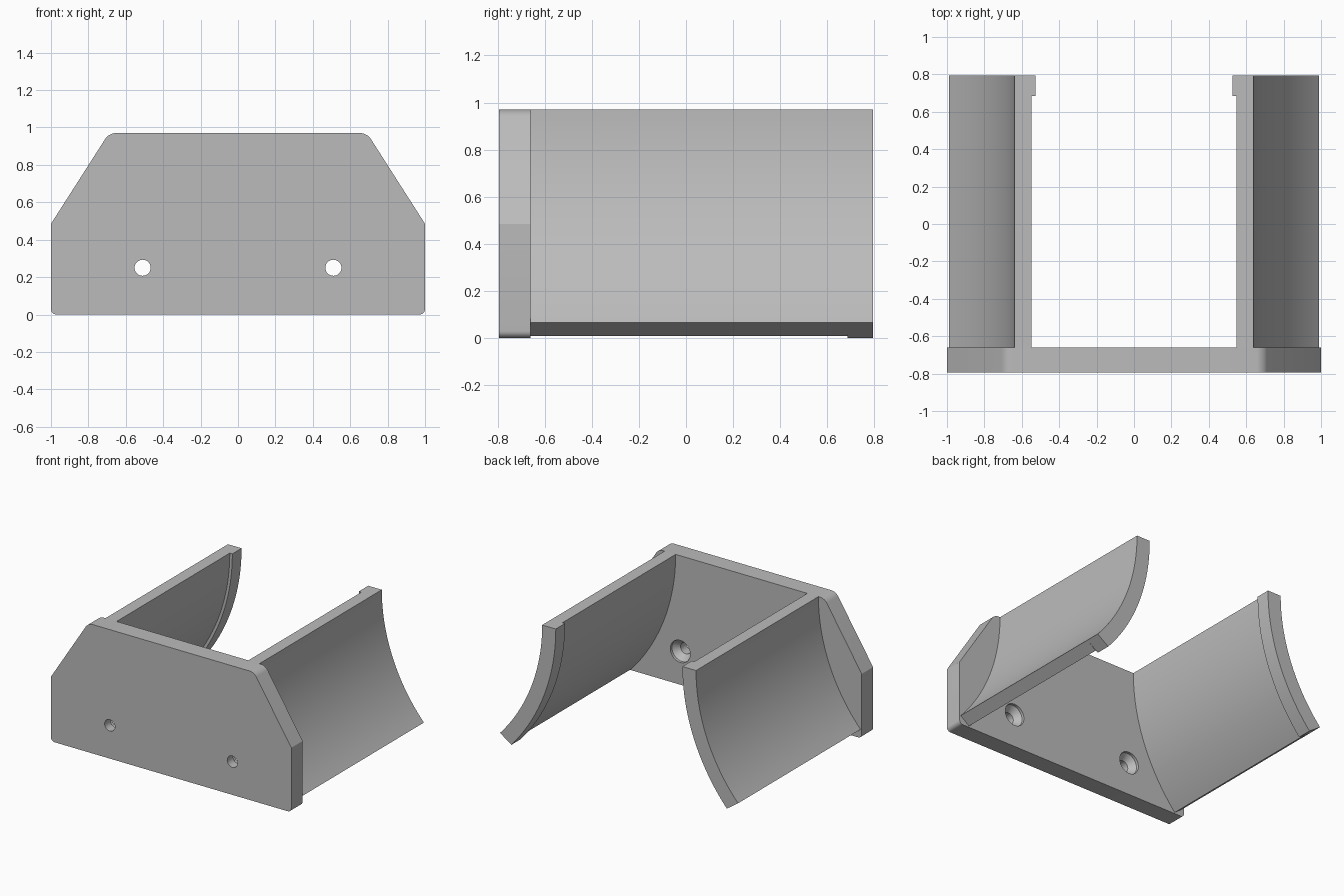
import bpy, bmesh
from math import sin, cos, asin, pi

if "Cube" in bpy.data.objects:
    bpy.data.objects.remove(bpy.data.objects["Cube"])

grey = bpy.data.materials.new("plain grey")
grey.use_nodes = True
colour = (0.5, 0.5, 0.5, 1)
grey.diffuse_color = colour
grey.node_tree.nodes["Principled BSDF"].inputs["Base Color"].default_value = colour

TOP, FRONT, INNER, BACK = 0.97, -0.795, -0.66, 0.795


def finish(bm, name):
    bmesh.ops.recalc_face_normals(bm, faces=bm.faces)
    mesh = bpy.data.meshes.new(name)
    bm.to_mesh(mesh)
    bm.free()
    mesh.materials.append(grey)
    obj = bpy.data.objects.new(name, mesh)
    bpy.context.collection.objects.link(obj)
    return obj


def prism(profile, y0, y1):
    """Extrude an (x, z) outline along y."""
    bm = bmesh.new()
    face = bm.faces.new([bm.verts.new((x, y0, z)) for x, z in profile])
    moved = bmesh.ops.extrude_face_region(bm, geom=[face])["geom"]
    bmesh.ops.translate(bm, vec=(0, y1 - y0, 0),
                        verts=[v for v in moved if isinstance(v, bmesh.types.BMVert)])
    return bm


def activate(obj):
    bpy.ops.object.select_all(action="DESELECT")
    obj.select_set(True)
    bpy.context.view_layer.objects.active = obj


def smooth(obj):
    activate(obj)
    bpy.ops.object.shade_smooth_by_angle(angle=0.5)


# Mounting plate with rounded top and bottom corners
half = [(1, 0), (1, 0.485), (0.69, TOP)]
bm = prism(half + [(-x, z) for x, z in reversed(half)], FRONT, INNER)
for height, width in ((0, 0.03), (TOP, 0.035)):
    corners = [e for e in bm.edges
               if all(abs(v.co.z - height) < 0.001 for v in e.verts)
               and abs(e.verts[0].co.x - e.verts[1].co.x) < 0.001]
    bmesh.ops.bevel(bm, geom=corners, offset=width, segments=6,
                    profile=0.5, affect="EDGES")
plate = finish(bm, "mounting_plate")

# Countersunk screw holes
hole = [(0.043, FRONT - 0.1), (0.043, INNER - 0.065), (0.083, INNER - 0.02), (0.083, INNER + 0.1)]
for side in (-1, 1):
    bm = bmesh.new()
    rings = [[bm.verts.new((side * 0.51 + r * cos(2 * pi * i / 32), y,
                            0.25 + r * sin(2 * pi * i / 32))) for i in range(32)]
             for r, y in hole]
    for a, b in zip(rings, rings[1:]):
        for i in range(32):
            j = (i + 1) % 32
            bm.faces.new((a[i], a[j], b[j], b[i]))
    bm.faces.new(rings[0])
    bm.faces.new(rings[-1])
    cutter = finish(bm, "screw_hole_cutter")
    cutter.hide_render = True
    activate(plate)
    cut = plate.modifiers.new("screw_hole", "BOOLEAN")
    cut.operation, cut.object, cut.solver = "DIFFERENCE", cutter, "EXACT"
    bpy.ops.object.modifier_apply(modifier=cut.name)
    bpy.data.objects.remove(cutter)
smooth(plate)

# Curved side walls, with a thicker retaining lip at the open end
CENTRE, OUTER, STEPS = 1.984, 1.344, 32


def arc(radius, end_z, side):
    end = asin((TOP - end_z) / radius)
    return [(side * (CENTRE - radius * cos(end * i / STEPS)),
             TOP - radius * sin(end * i / STEPS)) for i in range(STEPS + 1)]


for side, label in ((1, "left"), (-1, "right")):
    outside = arc(OUTER, 0.065, side)
    for part, radius, end_z, y0, y1 in (("wall", 1.436, 0.009, INNER, 0.685),
                                        ("lip", 1.457, 0, 0.685, BACK)):
        outline = outside + arc(radius, end_z, side)[::-1]
        smooth(finish(prism(outline, y0, y1), f"{label}_{part}"))
